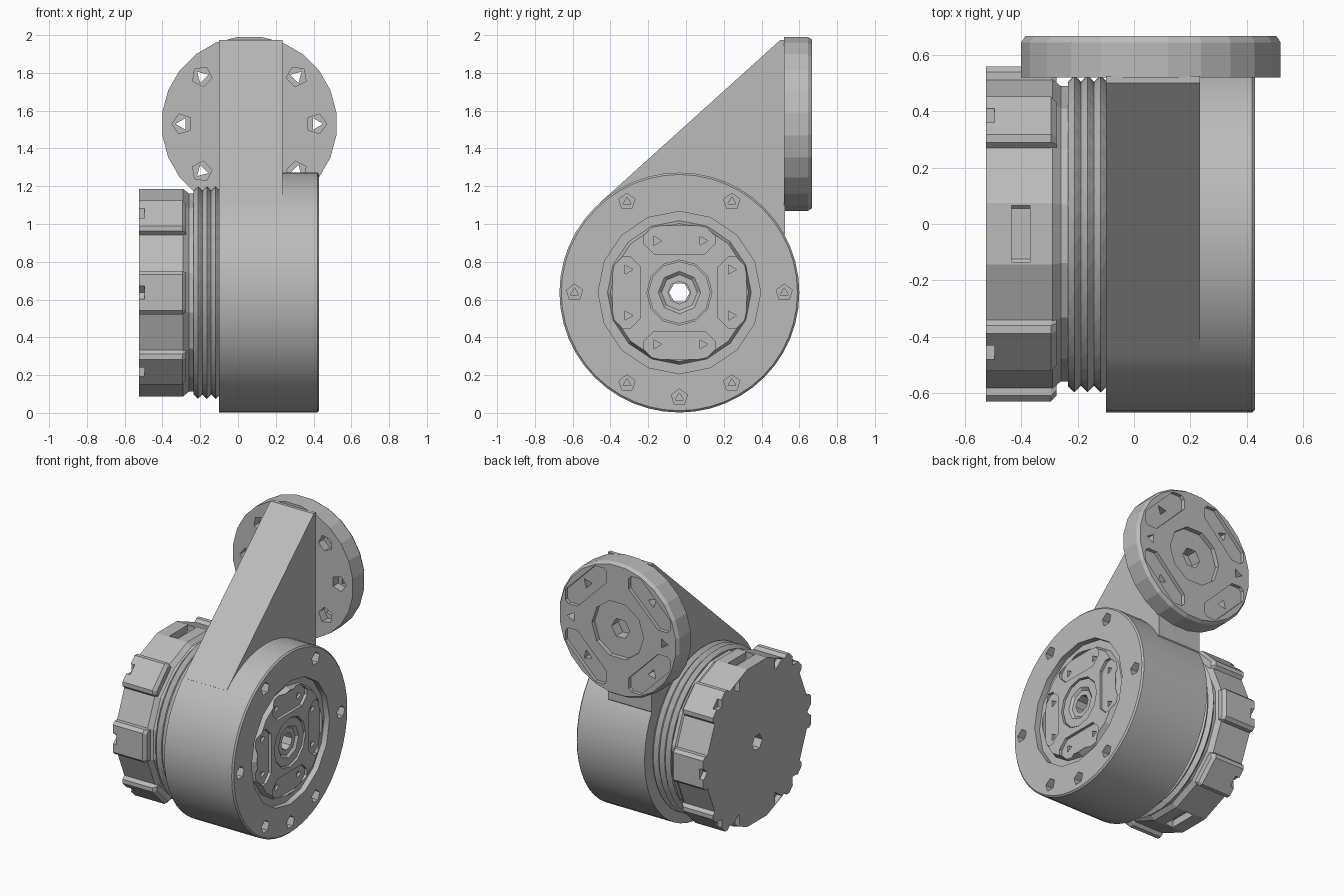
import bpy, bmesh, math
from mathutils import Vector

cube = bpy.data.objects.get("Cube")
if cube:
    bpy.data.objects.remove(cube, do_unlink=True)

grey = bpy.data.materials.new("Plain grey")
grey.use_nodes = True
grey.diffuse_color = (0.5, 0.5, 0.5, 1)
grey.node_tree.nodes["Principled BSDF"].inputs["Base Color"].default_value = (0.5, 0.5, 0.5, 1)

AXLE = (-0.035, 0.637)     # y, z of the motor axis
PLATE = (0.06, 1.53)       # x, z of the flange axis


def ngon(n, r, c=(0, 0), turn=0.0):
    return [(c[0] + r * math.cos(turn + math.tau * i / n),
             c[1] + r * math.sin(turn + math.tau * i / n)) for i in range(n)]


def polar(c, r, deg):
    a = math.radians(deg)
    return (c[0] + r * math.cos(a), c[1] + r * math.sin(a))


def slab(c, r, deg, depth, width, cut):
    """Chamfered rectangle placed at radius r and turned to face outward."""
    h, w, a = depth / 2, width / 2, math.radians(deg)
    pts = [(h, -w + cut), (h, w - cut), (h - cut, w), (cut - h, w),
           (-h, w - cut), (-h, cut - w), (cut - h, -w), (h - cut, -w)]
    return [(c[0] + (r + u) * math.cos(a) - v * math.sin(a),
             c[1] + (r + u) * math.sin(a) + v * math.cos(a)) for u, v in pts]


def loft(bm, axis, *sections):
    """Capped skin through (position, outline) sections along the x or y axis."""
    rings = []
    for t, pts in sections:
        rings.append([bm.verts.new((t, u, v) if axis == "x" else (u, t, v)) for u, v in pts])
    n = len(rings[0])
    faces = [bm.faces.new(rings[0]), bm.faces.new(rings[-1])]
    for a, b in zip(rings, rings[1:]):
        for i in range(n):
            j = (i + 1) % n
            faces.append(bm.faces.new((a[i], a[j], b[j], b[i])))
    bmesh.ops.recalc_face_normals(bm, faces=faces)


def prism(bm, axis, pts, a, b):
    loft(bm, axis, (a, pts), (b, pts))


def finish(name, bm, cutter=None, smooth=0):
    mesh = bpy.data.meshes.new(name)
    bm.to_mesh(mesh)
    bm.free()
    mesh.materials.append(grey)
    ob = bpy.data.objects.new(name, mesh)
    bpy.context.collection.objects.link(ob)
    bpy.ops.object.select_all(action="DESELECT")
    ob.select_set(True)
    bpy.context.view_layer.objects.active = ob
    if cutter:
        tool_mesh = bpy.data.meshes.new("cutter")
        cutter.to_mesh(tool_mesh)
        cutter.free()
        tool = bpy.data.objects.new("cutter", tool_mesh)
        tool.hide_render = True
        bpy.context.collection.objects.link(tool)
        mod = ob.modifiers.new("Cut", "BOOLEAN")
        mod.operation, mod.solver, mod.use_self = "DIFFERENCE", "EXACT", True
        mod.object = tool
        bpy.ops.object.modifier_apply(modifier=mod.name)
        bpy.data.objects.remove(tool, do_unlink=True)
    if smooth:
        bpy.ops.object.shade_smooth_by_angle(angle=math.radians(smooth))
    return ob


# Main drum with face recess, screw holes and bore
bm, cut = bmesh.new(), bmesh.new()
loft(bm, "x", (-0.1, ngon(48, 0.635, AXLE)), (0.42, ngon(48, 0.635, AXLE)),
     (0.43, ngon(48, 0.625, AXLE)))
prism(cut, "x", ngon(16, 0.43, AXLE), 0.39, 0.5)
prism(cut, "x", ngon(8, 0.06, AXLE), -0.2, 0.45)
for deg in (0, 60, 120, 180, 240, 300, 270):
    hole = polar(AXLE, 0.555, deg)
    prism(cut, "x", ngon(5, 0.045, hole, 1.57), 0.38, 0.5)
    prism(cut, "x", ngon(3, 0.025, hole, 1.57), 0.3, 0.45)
finish("main_drum", bm, cut, 25)

# Output disc set in the drum face
bm, cut = bmesh.new(), bmesh.new()
loft(bm, "x", (0.38, ngon(16, 0.385, AXLE)), (0.425, ngon(16, 0.365, AXLE)))
prism(cut, "x", ngon(12, 0.172, AXLE), 0.40, 0.5)
prism(cut, "x", ngon(8, 0.06, AXLE), 0.3, 0.45)
for deg in range(0, 360, 90):
    prism(cut, "x", slab(AXLE, 0.28, deg, 0.15, 0.38, 0.055), 0.405, 0.5)
    for side in (-24, 24):
        prism(cut, "x", ngon(3, 0.028, polar(AXLE, 0.3, deg + side)), 0.3, 0.45)
finish("output_disc", bm, cut)

# Hub ring around the bore
bm, cut = bmesh.new(), bmesh.new()
prism(bm, "x", ngon(12, 0.165, AXLE), 0.38, 0.415)
loft(cut, "x", (0.37, ngon(8, 0.06, AXLE)), (0.43, ngon(8, 0.13, AXLE)))
finish("hub_ring", bm, cut)

# Knurled grip band: staggered rings of alternating height
bm = bmesh.new()
count, rows, rings = 40, 6, []
for k in range(rows + 1):
    turn = (k % 2) * math.pi / count
    radius = 0.565 if k % 2 else 0.54
    x = -0.235 + 0.14 * k / rows
    rings.append([bm.verts.new((x, *p)) for p in ngon(count, radius, AXLE, turn)])
for k in range(rows):
    a, b = rings[k], rings[k + 1]
    for i in range(count):
        j = (i + 1) % count
        if k % 2 == 0:
            bm.faces.new((a[i], a[j], b[i]))
            bm.faces.new((a[j], b[j], b[i]))
        else:
            bm.faces.new((a[i], b[j], b[i]))
            bm.faces.new((a[i], a[j], b[j]))
bm.faces.new(rings[0])
bm.faces.new(rings[-1])
bmesh.ops.recalc_face_normals(bm, faces=bm.faces[:])
cut = bmesh.new()
prism(cut, "x", ngon(8, 0.06, AXLE), -0.3, 0)
finish("grip_band", bm, cut)

# Motor can with chamfered shoulder, slots top and bottom, and end holes
bm, cut = bmesh.new(), bmesh.new()
half_turn = math.pi / 16
loft(bm, "x", (-0.525, ngon(16, 0.56, AXLE, half_turn)), (-0.29, ngon(16, 0.56, AXLE, half_turn)),
     (-0.26, ngon(16, 0.535, AXLE, half_turn)), (-0.22, ngon(16, 0.535, AXLE, half_turn)))
prism(cut, "x", ngon(6, 0.055, AXLE), -0.6, -0.1)
for deg in (90, 270):
    prism(cut, "x", slab(AXLE, 0.55, deg, 0.1, 0.2, 0.01), -0.435, -0.37)
for deg in (65, 115, 245, 295):
    prism(cut, "x", ngon(3, 0.05, polar(AXLE, 0.52, deg), math.radians(deg + 180)), -0.6, -0.49)
finish("motor_can", bm, cut)

# Raised blocks around the can
for index, deg in enumerate((0, 45, 135, 180, 225, 315)):
    bm, cut = bmesh.new(), bmesh.new()
    wide = slab(AXLE, 0.555, deg, 0.08, 0.23, 0.02)
    low = slab(AXLE, 0.545, deg, 0.06, 0.21, 0.02)
    loft(bm, "x", (-0.525, wide), (-0.295, wide), (-0.275, low))
    prism(cut, "x", ngon(4, 0.04, polar(AXLE, 0.59, deg), math.radians(deg)), -0.6, -0.495)
    finish("can_block_%d" % (index + 1), bm, cut)

# Wedge arm rising tangent to the drum
bm = bmesh.new()
tangent = polar(AXLE, 0.635, 132)
side = [tangent, (0.5, 1.975), (0.525, 1.975), (0.525, 0.95), (0.3, 0.7), (-0.2, 0.8)]
prism(bm, "x", side, -0.1, 0.235)
finish("wedge_arm", bm)

# Flange plate with screw holes, pockets and a hub recess on its back
bm, cut = bmesh.new(), bmesh.new()
outer, inner = ngon(24, 0.465, PLATE, math.pi / 24), ngon(24, 0.45, PLATE, math.pi / 24)
loft(bm, "y", (0.52, outer), (0.645, outer), (0.667, inner))
prism(cut, "y", ngon(10, 0.2, PLATE), 0.635, 0.7)
prism(cut, "y", ngon(6, 0.07, PLATE), 0.56, 0.65)
for deg in range(45, 360, 90):
    prism(cut, "y", slab(PLATE, 0.345, deg, 0.13, 0.42, 0.05), 0.642, 0.7)
for deg in range(0, 360, 45):
    if deg % 180 == 90:
        continue
    hole = polar(PLATE, 0.355, deg)
    prism(cut, "y", ngon(5, 0.055, hole, math.radians(deg)), 0.48, 0.58)
    prism(cut, "y", ngon(3, 0.036, hole, math.radians(deg)), 0.57, 0.7)
finish("flange_plate", bm, cut)
